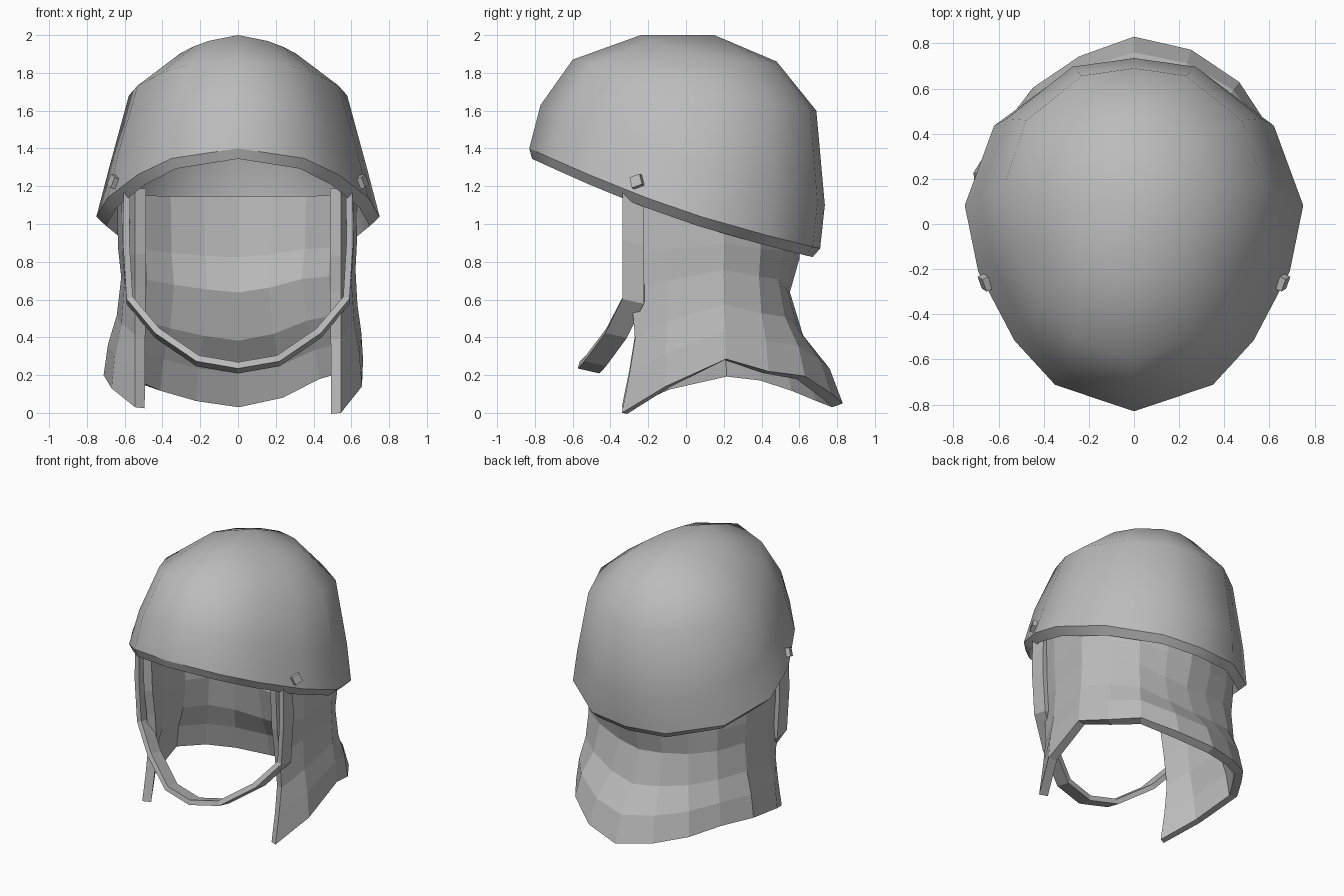
import bpy, bmesh, math
from mathutils import Vector

cube = bpy.data.objects.get("Cube")
if cube:
    bpy.data.objects.remove(cube)

grey = bpy.data.materials.new("plain grey")
grey.use_nodes = True
colour = (0.5, 0.5, 0.5, 1)
grey.diffuse_color = colour
grey.node_tree.nodes["Principled BSDF"].inputs["Base Color"].default_value = colour


def surface(name, rows, closed=False, pole=None):
    """Skin a grid of points, with an optional pole closing the last row."""
    bm = bmesh.new()
    grid = [[bm.verts.new(p) for p in row] for row in rows]
    count = len(grid[0])
    steps = range(count if closed else count - 1)
    for low, high in zip(grid, grid[1:]):
        for i in steps:
            j = (i + 1) % count
            bm.faces.new((low[i], low[j], high[j], high[i]))
    if pole:
        tip = bm.verts.new(pole)
        for i in steps:
            bm.faces.new((grid[-1][i], grid[-1][(i + 1) % count], tip))
    mesh = bpy.data.meshes.new(name)
    bm.to_mesh(mesh)
    bm.free()
    mesh.materials.append(grey)
    obj = bpy.data.objects.new(name, mesh)
    bpy.context.collection.objects.link(obj)
    return obj


def thicken(obj, thickness):
    mod = obj.modifiers.new("thickness", 'SOLIDIFY')
    mod.thickness = thickness
    mod.offset = -1


def smooth(obj, degrees):
    bpy.ops.object.select_all(action='DESELECT')
    obj.select_set(True)
    bpy.context.view_layer.objects.active = obj
    bpy.ops.object.shade_smooth_by_angle(angle=math.radians(degrees))


# Helmet: tilted rings that share one plan outline
half = [(0, -.83), (.35, -.71), (.53, -.51), (.69, -.2), (.75, .1),
        (.62, .46), (.3, .7), (0, .74)]
plan = half + [(-x, y) for x, y in half[-2:0:-1]]


def tilted_ring(width, y0, z0, y1, z1, sag, power=1):
    ring = []
    for x, y in plan:
        t = (y + .83) / 1.57
        dip = sag * max(math.sin(math.pi * t), 0) ** power
        ring.append((x * width, y0 + (y1 - y0) * t, z0 + (z1 - z0) * t - dip))
    return ring


# Outer shell: width factor, front y, front z, back y, back z, sag
rim = tilted_ring(1, -.83, 1.4, .71, .87, .05)
outer = [rim,
         tilted_ring(.91, -.77, 1.63, .735, 1.1, .02),
         tilted_ring(.77, -.6, 1.87, .69, 1.6, .03),
         tilted_ring(.44, -.24, 2, .48, 1.86, .04, .5)]
smooth(surface("helmet_shell", outer, closed=True, pole=(0, .15, 2)), 60)

# Rim band turning under the edge, continued by the inner lining
inner = [rim,
         tilted_ring(.93, -.815, 1.345, .67, .825, .05),
         tilted_ring(.84, -.71, 1.58, .675, 1.07, .02),
         tilted_ring(.71, -.55, 1.81, .63, 1.55, .03),
         tilted_ring(.4, -.22, 1.94, .43, 1.8, .04, .5)]
inner = [ring[::-1] for ring in inner]
smooth(surface("helmet_lining", inner, closed=True, pole=(0, .14, 1.94)), 50)

# Neck guard: cloth draped round the back with a flared, uneven hem
# x, y, then flare and hem height on the left and on the right
columns = [(.545, -.34, 0, 0, 0, .03), (.605, -.1, .2, .14, .25, .13),
           (.625, .2, .15, .285, .35, .2), (.53, .39, .3, .22, .25, .18),
           (.37, .5, .62, .195, .5, .13), (.18, .55, .9, .1, .78, .08),
           (0, .57, 1, .05, 1, .05)]
# drop from top to hem, outward push, inward shift of the front edge
drape = [(0, .05, 0), (.3, .03, .02), (.46, -.02, .05),
         (.67, .05, .07), (.83, .19, .04), (1, .26, 0)]


def cloth_point(column, level, side):
    x, y = column[:2]
    flare, hem = column[2:4] if side > 0 else column[4:]
    drop, push, shift = level
    top = 1.17 - .05 * y
    out = Vector((x, y, 0)).normalized() * push * flare
    back = shift if flare == 0 else 0
    return (side * (x + out.x), y + out.y + back, top + (hem - top) * drop)


cloth = []
for level in reversed(drape):
    left = [cloth_point(c, level, 1) for c in columns]
    right = [cloth_point(c, level, -1) for c in columns[-2::-1]]
    cloth.append(left + right)
thicken(surface("neck_guard", cloth), .06)

# Chin strap: flat ribbon hanging under the face
path = [(.605, -.28, 1.2), (.61, -.28, .9), (.59, -.28, .59),
        (.44, -.37, .41), (.22, -.48, .26), (0, -.515, .222)]
path += [(-x, y, z) for x, y, z in path[-2::-1]]
strap = [[(x, y + s * .057, z - s * .013) for x, y, z in path] for s in (-1, 1)]
thicken(surface("chin_strap", strap), .035)

# Strap studs: small tilted blocks on each side of the shell
for side, label in ((1, "left"), (-1, "right")):
    bpy.ops.mesh.primitive_cube_add(size=1, location=(side * .66, -.26, 1.225))
    stud = bpy.context.object
    stud.name = label + "_strap_stud"
    stud.scale = (.03, .06, .06)
    stud.rotation_euler = (math.radians(20), side * math.radians(-14),
                           side * math.radians(-25))
    stud.data.materials.append(grey)
